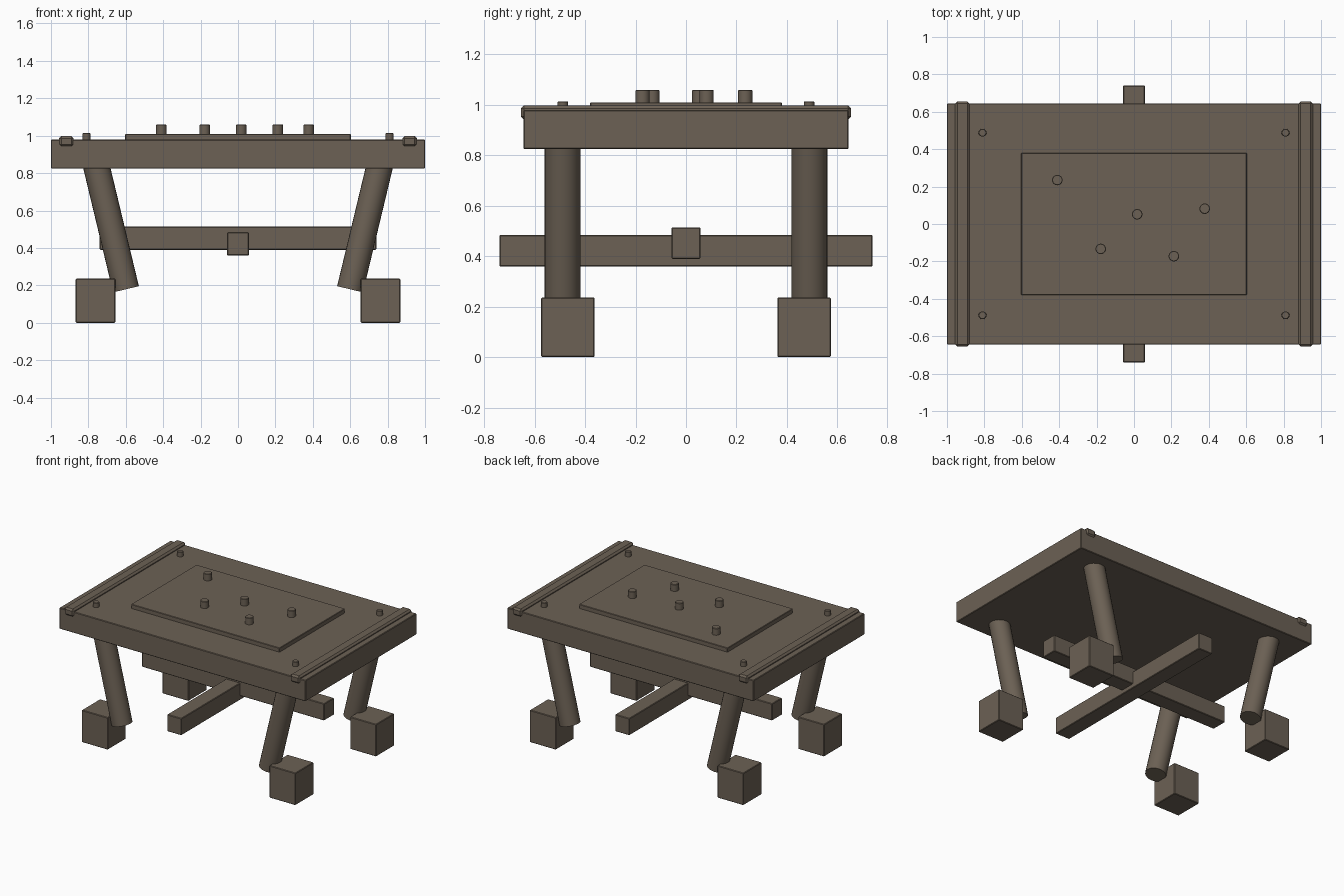
import bpy
import math
from mathutils import Vector

if "Cube" in bpy.data.objects:
    bpy.data.objects.remove(bpy.data.objects["Cube"], do_unlink=True)

# One worn wood colour for everything
wood = bpy.data.materials.new("dark_wood")
wood.use_nodes = True
wood.diffuse_color = (0.15, 0.12, 0.09, 1)
wood.node_tree.nodes["Principled BSDF"].inputs["Base Color"].default_value = wood.diffuse_color


def finish(name, bevel, segments=1):
    obj = bpy.context.object
    obj.name = name
    obj.data.materials.append(wood)
    if bevel:
        mod = obj.modifiers.new("soft_edges", "BEVEL")
        mod.width = bevel
        mod.segments = segments
        mod.limit_method = "ANGLE"
        mod.angle_limit = math.radians(40)
    return obj


def box(name, center, size, bevel=0.004, segments=1):
    bpy.ops.mesh.primitive_cube_add(size=1, location=center)
    bpy.context.object.scale = size
    bpy.ops.object.transform_apply(location=False, rotation=False, scale=True)
    return finish(name, bevel, segments)


def rod(name, start, end, radius, bevel=0.0, sides=24):
    start, end = Vector(start), Vector(end)
    axis = end - start
    bpy.ops.mesh.primitive_cylinder_add(
        vertices=sides, radius=radius, depth=axis.length, location=(start + end) / 2,
        rotation=axis.to_track_quat("Z", "Y").to_euler())
    bpy.ops.object.shade_smooth_by_angle(angle=math.radians(35))
    return finish(name, bevel)


# Table top with raised centre panel
box("table_top", (0, 0, 0.902), (2, 1.29, 0.155))
box("centre_panel", (0, 0, 0.99), (1.206, 0.76, 0.04), 0.003)

# Crossed stretchers under the top
box("long_stretcher", (0, 0, 0.452), (1.48, 0.116, 0.124))
box("cross_stretcher", (0, 0, 0.422), (0.116, 1.48, 0.124))

for x, side in ((1, "left"), (-1, "right")):
    # End cleats
    box(f"{side}_cleat", (x * 0.918, 0, 0.97), (0.078, 1.31, 0.056), 0.012)
    for y, end in ((-1, "front"), (1, "back")):
        # Splayed legs, foot blocks and corner pegs
        rod(f"{end}_{side}_leg", (x * 0.599, y * 0.49, 0.179), (x * 0.765, y * 0.49, 0.87), 0.071)
        box(f"{end}_{side}_foot", (x * 0.762, y * 0.468, 0.118), (0.212, 0.212, 0.236))
        rod(f"{end}_{side}_peg", (x * 0.81, y * 0.488, 0.95), (x * 0.81, y * 0.488, 1.014), 0.021, 0.003)

# Loose studs standing on the panel
for i, (x, y) in enumerate([(-0.41, 0.235), (0.017, 0.052), (0.378, 0.082),
                            (-0.178, -0.133), (0.213, -0.172)]):
    rod(f"stud_{i + 1}", (x, y, 0.99), (x, y, 1.06), 0.028, 0.003)
